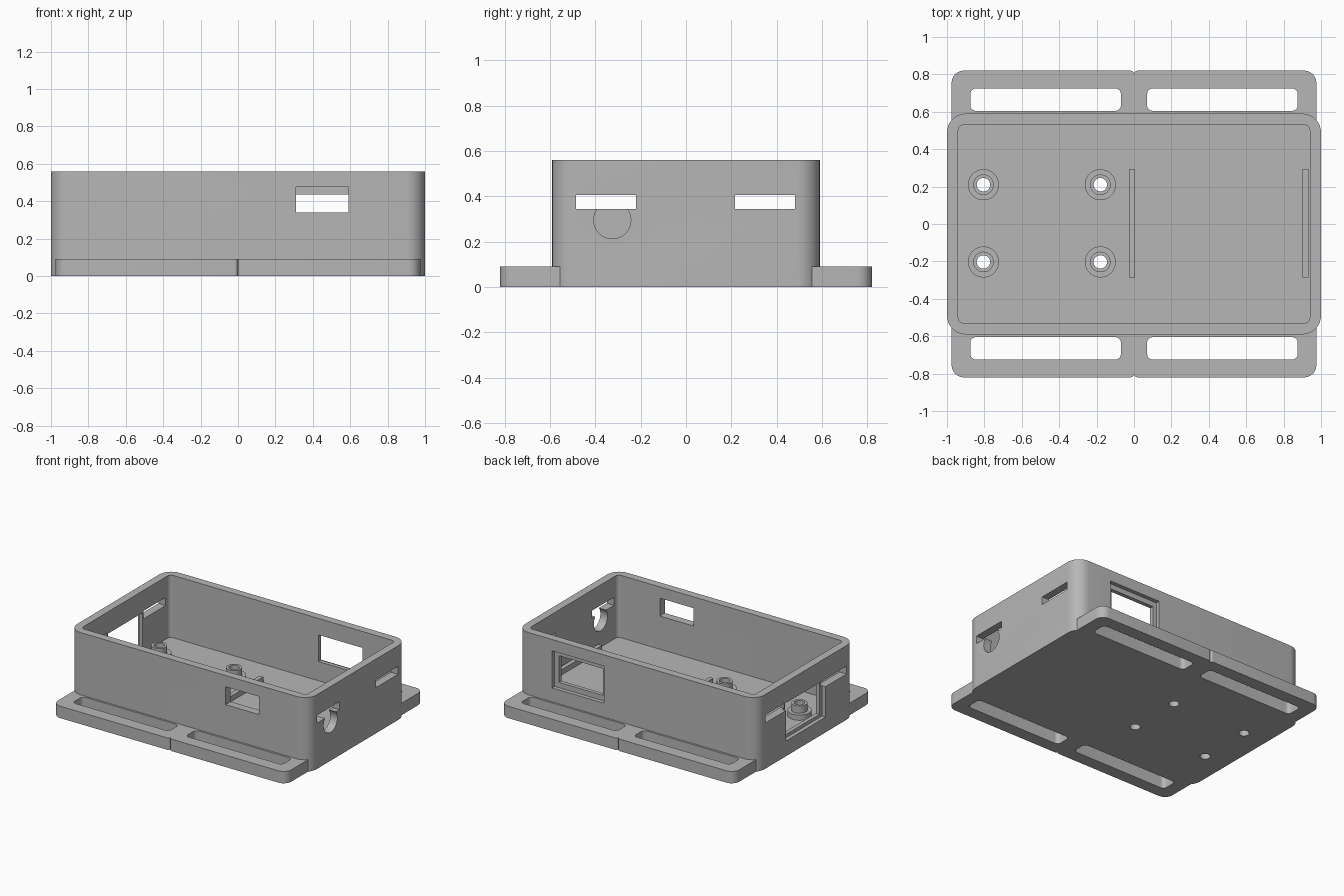
import bpy, bmesh, math

cube = bpy.data.objects.get("Cube")
if cube:
    bpy.data.objects.remove(cube, do_unlink=True)

grey = bpy.data.materials.new("matte grey")
grey.use_nodes = True
COLOUR = (0.47, 0.47, 0.47, 1)
grey.diffuse_color = COLOUR
grey.node_tree.nodes["Principled BSDF"].inputs["Base Color"].default_value = COLOUR


def finish(name, bm):
    bmesh.ops.recalc_face_normals(bm, faces=bm.faces)
    mesh = bpy.data.meshes.new(name)
    bm.to_mesh(mesh)
    bm.free()
    mesh.materials.append(grey)
    ob = bpy.data.objects.new(name, mesh)
    bpy.context.collection.objects.link(ob)
    return ob


def block(name, x, y, z, radii=(0, 0, 0, 0), steps=8):
    """Upright block; corner radii run counter-clockwise from (max x, max y)."""
    bm = bmesh.new()
    corners = [(x[1], y[1], -1, -1), (x[0], y[1], 1, -1),
               (x[0], y[0], 1, 1), (x[1], y[0], -1, 1)]
    ring = []
    for i, ((cx, cy, sx, sy), r) in enumerate(zip(corners, radii)):
        for k in range(steps + 1 if r else 1):
            a = math.pi / 2 * (i + k / steps)
            px = cx + sx * r + r * math.cos(a)
            py = cy + sy * r + r * math.sin(a)
            ring.append(bm.verts.new((px, py, z[0])))
    base = bm.faces.new(ring)
    top = bmesh.ops.extrude_face_region(bm, geom=[base])["geom"]
    moved = [v for v in top if isinstance(v, bmesh.types.BMVert)]
    bmesh.ops.translate(bm, verts=moved, vec=(0, 0, z[1] - z[0]))
    return finish(name, bm)


def lathe(name, profile, at, steps=32, closed=False):
    """Spin an (r, z) profile about the vertical axis."""
    bm = bmesh.new()
    vs = [bm.verts.new((r, 0, z)) for r, z in profile]
    pairs = list(zip(vs, vs[1:])) + ([(vs[-1], vs[0])] if closed else [])
    edges = [bm.edges.new(p) for p in pairs]
    bmesh.ops.spin(bm, geom=vs + edges, cent=(0, 0, 0), axis=(0, 0, 1),
                   angle=math.tau, steps=steps)
    bmesh.ops.remove_doubles(bm, verts=bm.verts, dist=1e-5)
    bmesh.ops.translate(bm, verts=bm.verts, vec=at)
    return finish(name, bm)


def combine(target, tool, operation="DIFFERENCE"):
    mod = target.modifiers.new("join", "BOOLEAN")
    mod.operation = operation
    mod.solver = "EXACT"
    mod.object = tool
    bpy.context.view_layer.objects.active = target
    bpy.ops.object.modifier_apply(modifier=mod.name)
    bpy.data.objects.remove(tool, do_unlink=True)


def smooth(ob):
    bpy.ops.object.select_all(action="DESELECT")
    ob.select_set(True)
    bpy.context.view_layer.objects.active = ob
    bpy.ops.object.shade_smooth_by_angle(angle=math.radians(30))


def span(a, b, s):
    return tuple(sorted((a * s, b * s)))


FLOOR = 0.09

# Open-topped tray with rounded corners
tray = block("tray", (-1, 1), (-.59, .59), (0, .56), (.1,) * 4)
combine(tray, block("cavity", (-.94, .94), (-.53, .53), (FLOOR, .7), (.03,) * 4))

# Windows and slots in the walls
windows = [
    ((.31, .59), (-.7, -.5), (.34, .475)),     # front window
    ((.30, .67), (.5, .7), (.235, .436)),      # back window
    ((.27, .705), (.56, .7), (.195, .475)),    # its outer recess
    ((-1.1, -.9), (-.205, .205), (.14, .395)), # right end opening
    ((-1.1, -.97), (-.235, .235), (.115, .402)),  # its outer recess
    ((-1.1, 1.1), (-.485, -.22), (.345, .405)),   # end slots
    ((-1.1, 1.1), (.215, .48), (.345, .405)),
]
for x, y, z in windows:
    combine(tray, block("window_cutter", x, y, z))

# Round port through the left end
port = lathe("port_cutter", [(0, -.1), (.082, -.1), (.082, .1), (0, .1)], (0, 0, 0))
port.rotation_euler.y = math.pi / 2
port.location = (.98, -.325, .295)
bpy.context.view_layer.update()
combine(tray, port)

# Screw holes and standoffs on the floor
standoffs = [(x, y) for x in (-.805, -.18) for y in (-.203, .21)]
for x, y in standoffs:
    combine(tray, lathe("hole_cutter", [(0, -.1), (.036, -.1), (.036, .2), (0, .2)],
                        (x, y, 0)))
    smooth(lathe("standoff", [(.036, FLOOR - .01), (.083, FLOOR - .01), (.083, .13),
                              (.055, .13), (.055, .185), (.036, .185)],
                 (x, y, 0), closed=True))
smooth(tray)

# Support ribs on the floor
for x in ((-.027, .005), (.9, .933)):
    block("support_rib", x, (-.285, .295), (FLOOR - .01, .13))

# Slotted mounting flanges, one pair along the front and one along the back
for sy in (-1, 1):
    for sx in (-1, 1):
        big, small = .065, .02
        r = [0, 0, 0, 0]
        outer = {(1, 1): 0, (-1, 1): 1, (-1, -1): 2, (1, -1): 3}
        r[outer[sx, sy]] = big
        r[outer[-sx, sy]] = small
        flange = block("mounting_flange", span(0, .975, sx), span(.54, .82, sy),
                       (0, FLOOR), r)
        combine(flange, block("slot_cutter", span(.07, .875, sx),
                              span(.605, .725, sy), (-.1, .2), (.03,) * 4))
        smooth(flange)
